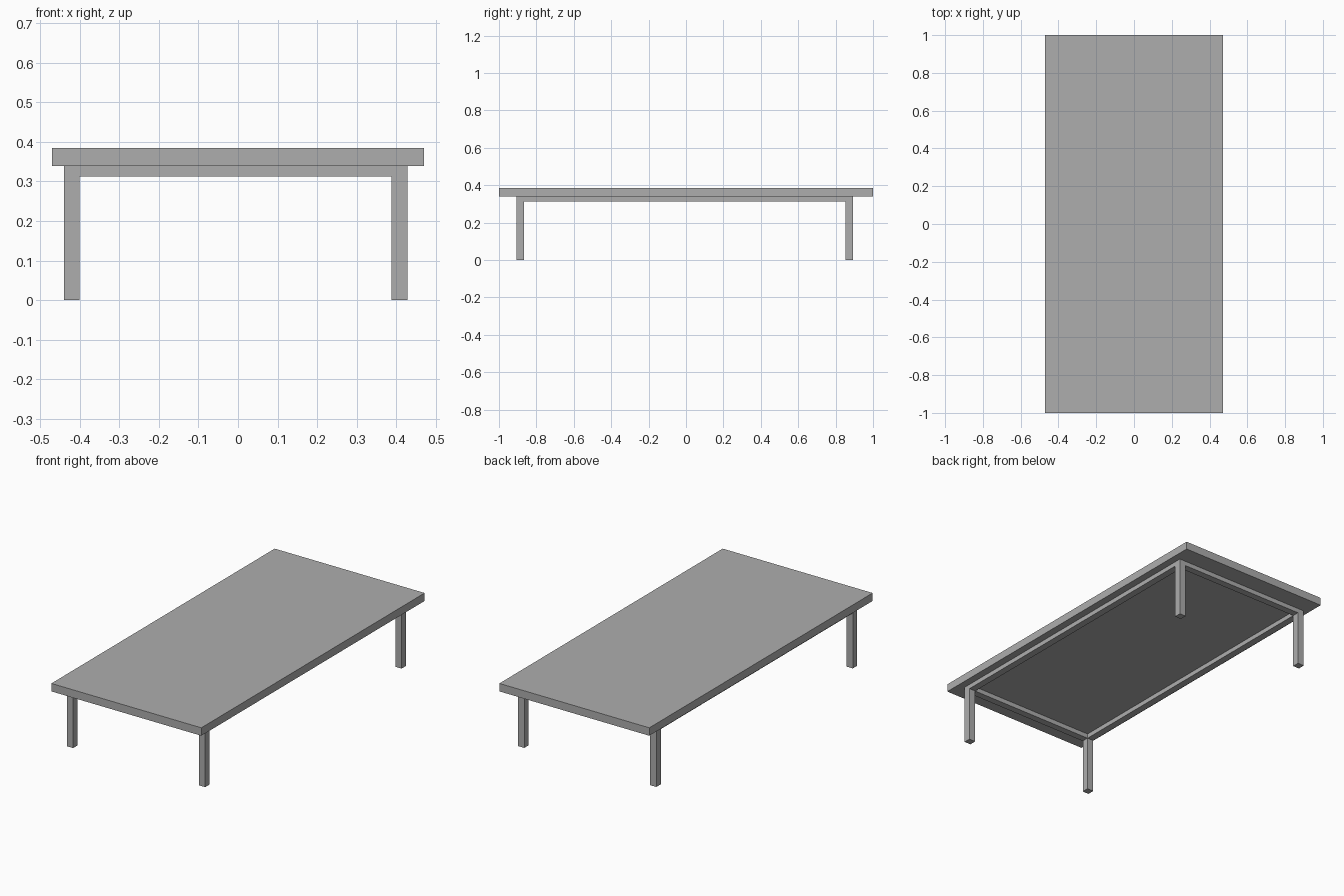
import bpy
import bmesh

if "Cube" in bpy.data.objects:
    bpy.data.objects.remove(bpy.data.objects["Cube"], do_unlink=True)

# One plain grey finish
grey = bpy.data.materials.new("plain_grey")
colour = (0.42, 0.42, 0.42, 1)
grey.use_nodes = True
grey.diffuse_color = colour
for node in grey.node_tree.nodes:
    if node.type == "BSDF_PRINCIPLED":
        node.inputs["Base Color"].default_value = colour


def box(name, x, y, z):
    """Flat-faced box spanning the given (low, high) ranges."""
    mesh = bpy.data.meshes.new(name)
    bm = bmesh.new()
    bmesh.ops.create_cube(bm, size=1)
    for v in bm.verts:
        v.co = [span[0] if c < 0 else span[1] for c, span in zip(v.co, (x, y, z))]
    bm.to_mesh(mesh)
    bm.free()
    mesh.materials.append(grey)
    obj = bpy.data.objects.new(name, mesh)
    bpy.context.collection.objects.link(obj)
    return obj


# Main heights and the outer limits of the frame under the top
top_z, under_z, rail_z = 0.384, 0.339, 0.313
leg = 0.04
x0, x1 = -0.44, 0.428
y0, y1 = -0.905, 0.894

# Table top
box("table_top", (-0.47, 0.47), (-1, 1), (under_z, top_z))

sides_x = {"right": (x0, x0 + leg), "left": (x1 - leg, x1)}
sides_y = {"front": (y0, y0 + leg), "back": (y1 - leg, y1)}

# Square legs
for nx, sx in sides_x.items():
    for ny, sy in sides_y.items():
        box(f"{ny}_{nx}_leg", sx, sy, (0, under_z))

# Rails between the legs, flush with them
for nx, sx in sides_x.items():
    box(f"{nx}_rail", sx, (y0 + leg, y1 - leg), (rail_z, under_z))
for ny, sy in sides_y.items():
    box(f"{ny}_rail", (x0 + leg, x1 - leg), sy, (rail_z, under_z))
